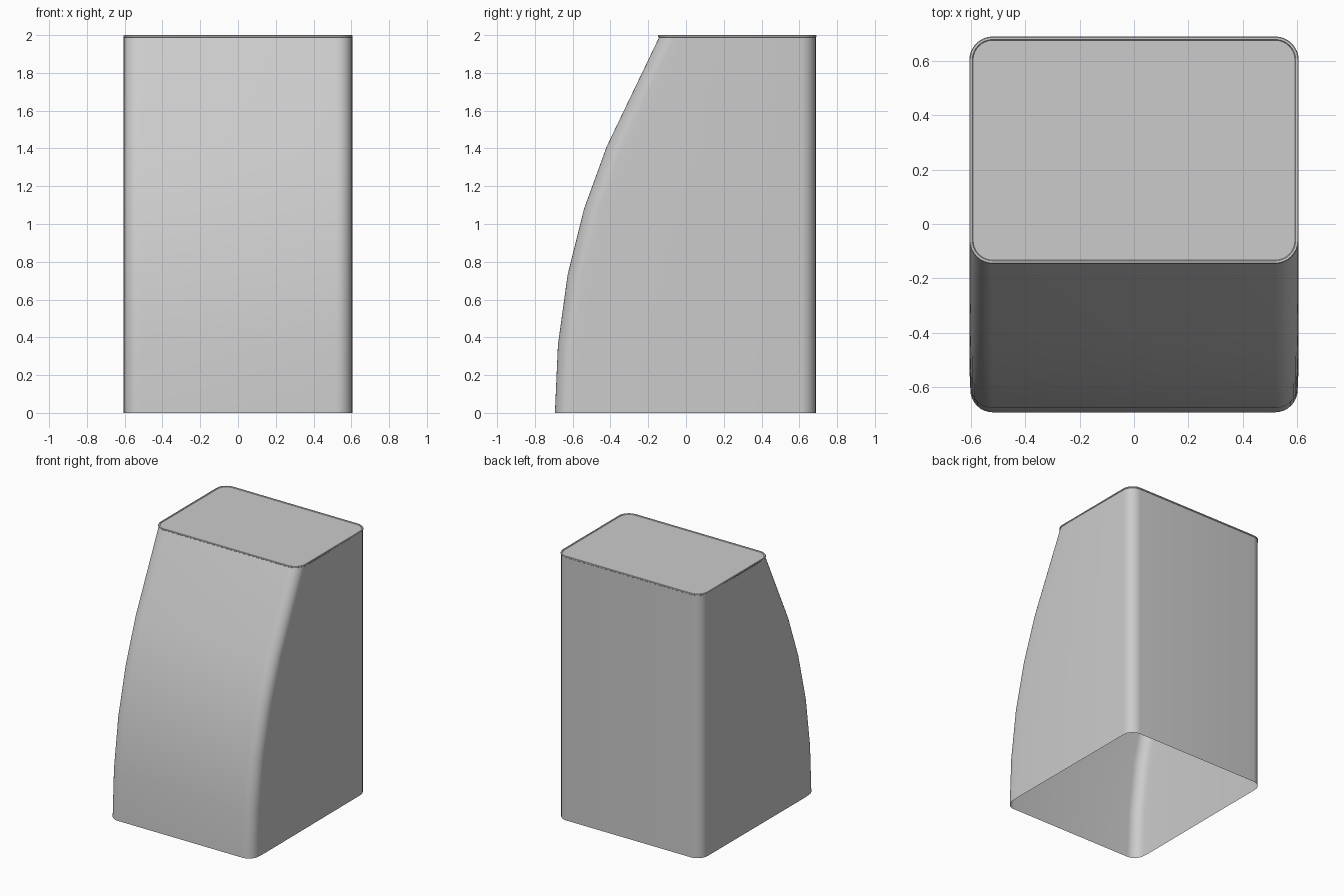
import bpy, bmesh, math

cube = bpy.data.objects.get("Cube")
if cube:
    bpy.data.objects.remove(cube, do_unlink=True)

grey = bpy.data.materials.new("light_grey")
grey.use_nodes = True
colour = (0.6, 0.6, 0.6, 1)
grey.diffuse_color = colour
grey.node_tree.nodes["Principled BSDF"].inputs["Base Color"].default_value = colour

HALF, BACK, RADIUS, STEPS = 0.603, 0.687, 0.083, 8


def outline(front, z, grow=0.0, seam=True):
    """Rounded rectangle, with an optional seam point on each side near the front."""
    w, f, b = HALF + grow, front - grow, BACK + grow
    r = RADIUS + grow
    pts = []
    corners = [(w - r, b - r, 0), (r - w, b - r, 90), (r - w, f + r, 180), (w - r, f + r, 270)]
    for i, (cx, cy, start) in enumerate(corners):
        if seam and i == 2:
            pts.append((-w - 0.003, f + 0.15, z))
        for s in range(STEPS + 1):
            a = math.radians(start + 90 * s / STEPS)
            pts.append((cx + r * math.cos(a), cy + r * math.sin(a), z))
    if seam:
        pts.append((w + 0.003, front + 0.15, z))
    return pts


def loft(name, rings, cap):
    bm = bmesh.new()
    loops = [[bm.verts.new(p) for p in ring] for ring in rings]
    n = len(loops[0])
    for low, high in zip(loops, loops[1:]):
        for i in range(n):
            j = (i + 1) % n
            bm.faces.new((low[i], low[j], high[j], high[i]))
    if cap:
        bm.faces.new(loops[-1])
    mesh = bpy.data.meshes.new(name)
    bm.to_mesh(mesh)
    bm.free()
    mesh.materials.append(grey)
    obj = bpy.data.objects.new(name, mesh)
    bpy.context.collection.objects.link(obj)
    bpy.ops.object.select_all(action='DESELECT')
    bpy.context.view_layer.objects.active = obj
    obj.select_set(True)
    bpy.ops.object.shade_smooth_by_angle(angle=math.radians(30))
    return obj


# Open-bottomed shell whose front curves back towards the top
front_curve = [(-0.694, 0), (-0.678, 0.36), (-0.627, 0.73), (-0.54, 1.08),
               (-0.42, 1.41), (-0.143, 1.987)]
loft("body_shell", [outline(y, z) for y, z in front_curve], cap=False)

# Top lid with a thin raised rim
top = front_curve[-1][0]
lid = [(0.0, 1.987), (0.004, 1.99), (0.004, 1.997), (0.001, 2.0), (-0.007, 2.0), (-0.010, 1.996)]
loft("top_lid", [outline(top, z, g, seam=False) for g, z in lid], cap=True)
